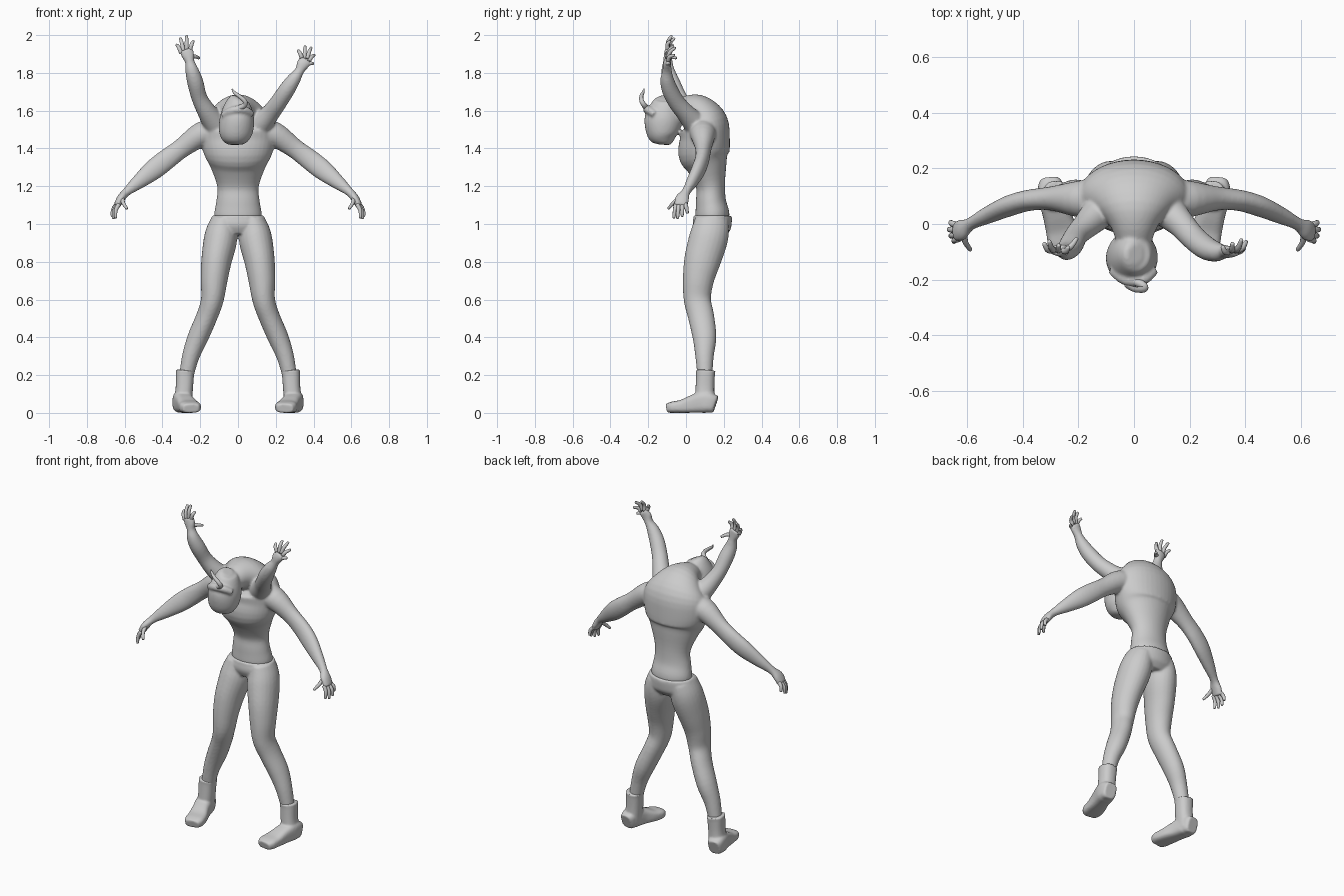
import bpy, bmesh, math
from mathutils import Vector

clay = bpy.data.materials.new("light_grey")
clay.diffuse_color = (0.6, 0.6, 0.6, 1)


def spline(a, b, c, d, t):
    """Catmull-Rom value between b and c."""
    return 0.5 * (2 * b + (c - a) * t + (2 * a - 5 * b + 4 * c - d) * t * t
                  + (3 * b - a - 3 * c + d) * t ** 3)


def sweep(bm, rings, ref=(1, 0, 0), sides=24, steps=4, power=1.0):
    """Smooth closed tube; ring = x, y, z, radius along ref, other radius."""
    rings = [tuple(r) + (r[3],) if len(r) == 4 else tuple(r) for r in rings]
    ext = [rings[0]] + rings + [rings[-1]]
    pts = [[spline(*(ext[i + j][k] for j in range(4)), s / steps) for k in range(5)]
           for i in range(len(rings) - 1) for s in range(steps)] + [list(rings[-1])]
    loops = []
    for i, p in enumerate(pts):
        a, b = pts[max(i - 1, 0)], pts[min(i + 1, len(pts) - 1)]
        tangent = (Vector(b[:3]) - Vector(a[:3])).normalized()
        u = Vector(ref)
        u = (u - tangent * u.dot(tangent)).normalized()
        v = tangent.cross(u)
        loop = []
        for s in range(sides):
            c, n = math.cos(2 * math.pi * s / sides), math.sin(2 * math.pi * s / sides)
            c, n = (math.copysign(abs(w) ** power, w) for w in (c, n))
            loop.append(bm.verts.new(Vector(p[:3]) + u * p[3] * c + v * p[4] * n))
        loops.append(loop)
    for l, m in zip(loops, loops[1:]):
        for s in range(sides):
            t = (s + 1) % sides
            bm.faces.new((l[s], l[t], m[t], m[s]))
    bm.faces.new(loops[0][::-1])
    bm.faces.new(loops[-1])


def flip(rings):
    return [(-r[0],) + tuple(r[1:]) for r in rings]


def finish(bm, name, voxel=0, smooth=6):
    bmesh.ops.recalc_face_normals(bm, faces=bm.faces[:])
    for f in bm.faces:
        f.smooth = True
    me = bpy.data.meshes.new(name)
    bm.to_mesh(me)
    bm.free()
    me.materials.append(clay)
    ob = bpy.data.objects.new(name, me)
    bpy.context.collection.objects.link(ob)
    if voxel:  # fuse overlapping volumes into one skin
        r = ob.modifiers.new("fuse", 'REMESH')
        r.mode, r.voxel_size, r.use_smooth_shade = 'VOXEL', voxel, True
        s = ob.modifiers.new("soften", 'SMOOTH')
        s.factor, s.iterations = 0.5, smooth
    return ob


# Body: hunched torso flowing into the neck
bm = bmesh.new()
sweep(bm, [(0, .14, 1.0, .115, .08), (0, .14, 1.05, .126, .09), (0, .132, 1.12, .115, .08),
           (0, .13, 1.2, .11, .077), (0, .112, 1.3, .145, .105), (0, .095, 1.37, .18, .135),
           (0, .1, 1.45, .2, .132), (0, .092, 1.53, .195, .13), (0, .055, 1.585, .14, .105),
           (0, .0, 1.6, .09, .08), (0, -.06, 1.59, .065, .06), (0, -.11, 1.57, .06, .05)], sides=40)
# Head hanging forward
sweep(bm, [(.005, -.11, 1.67, .03, .035), (0, -.11, 1.655, .055, .062),
           (-.003, -.112, 1.61, .078, .085), (-.006, -.12, 1.55, .092, .1),
           (-.012, -.125, 1.48, .088, .085), (-.013, -.12, 1.435, .062, .055),
           (-.013, -.12, 1.42, .035, .03)], sides=32)
# Brow ridge
sweep(bm, [(-.08, -.165, 1.575, .018), (-.03, -.2, 1.6, .022), (.03, -.2, 1.605, .022),
           (.075, -.165, 1.58, .018)], ref=(0, 0, 1), sides=12)
# Lower pair of arms with flattened palms
low_arm = [(.12, .09, 1.49, .075), (.2, .09, 1.47, .066), (.3, .092, 1.4, .043, .052),
           (.38, .085, 1.34, .038, .055), (.45, .065, 1.285, .037, .054),
           (.53, .03, 1.22, .03, .038), (.59, 0, 1.17, .023, .023),
           (.62, -.02, 1.135, .038, .022), (.642, -.028, 1.095, .036, .018)]
sweep(bm, low_arm, ref=(0, 1, 0))
sweep(bm, flip(low_arm), ref=(0, 1, 0))
# Upper pair of raised arms, each posed differently
sweep(bm, [(-.12, .05, 1.53, .065), (-.168, .0, 1.6, .05), (-.205, -.037, 1.67, .042),
           (-.226, -.075, 1.75, .043), (-.243, -.095, 1.81, .036), (-.256, -.096, 1.86, .025),
           (-.264, -.096, 1.89, .034, .022), (-.276, -.094, 1.925, .036, .018)])
sweep(bm, [(.12, .05, 1.53, .065), (.17, 0, 1.585, .05), (.215, -.05, 1.645, .045),
           (.258, -.085, 1.71, .043), (.295, -.1, 1.765, .036), (.325, -.1, 1.81, .025),
           (.343, -.1, 1.845, .034, .022), (.362, -.095, 1.87, .035, .018)])
finish(bm, "body", 0.007)


# Fingers: (base, tip) pairs, bowed at the middle
def fingers(name, pairs, bow):
    bm = bmesh.new()
    for a, b in pairs:
        a, b = Vector(a), Vector(b)
        mid = (a + b) / 2 + Vector(bow)
        ref = (0, 1, 0) if abs((b - a).normalized().y) < .8 else (1, 0, 0)
        sweep(bm, [(*a, .012), (*mid, .0105), (*b.lerp(mid, .12), .0075), (*b, .003)],
              ref=ref, sides=10, steps=3)
    finish(bm, name)


low = [((.63, -.053, 1.105), (.648, -.065, 1.03)), ((.638, -.038, 1.1), (.66, -.045, 1.027)),
       ((.642, -.02, 1.1), (.667, -.02, 1.038)), ((.64, -.003, 1.105), (.66, .008, 1.055)),
       ((.612, -.035, 1.135), (.588, -.095, 1.08))]
fingers("lower_right_fingers", low, (.008, 0, .005))
fingers("lower_left_fingers", [(flip([a])[0], flip([b])[0]) for a, b in low], (-.008, 0, .005))
fingers("upper_left_fingers",
        [((-.3, -.095, 1.905), (-.325, -.068, 1.95)), ((-.288, -.095, 1.915), (-.306, -.06, 1.985)),
         ((-.272, -.095, 1.92), (-.272, -.075, 1.998)), ((-.255, -.095, 1.92), (-.236, -.082, 1.97)),
         ((-.248, -.09, 1.885), (-.205, -.05, 1.878))], (0, -.01, .005))
fingers("upper_right_fingers",
        [((.338, -.1, 1.88), (.318, -.08, 1.92)), ((.352, -.095, 1.875), (.355, -.068, 1.942)),
         ((.365, -.095, 1.875), (.388, -.055, 1.935)), ((.375, -.095, 1.865), (.406, -.06, 1.895)),
         ((.36, -.095, 1.84), (.4, -.085, 1.85))], (0, -.01, .005))

# Curled horn on the forehead
bm = bmesh.new()
sweep(bm, [(-.06, -.18, 1.58, .017), (0, -.205, 1.61, .016), (.035, -.222, 1.63, .014),
           (.035, -.235, 1.652, .012), (.005, -.236, 1.678, .01), (-.018, -.228, 1.695, .008),
           (-.032, -.222, 1.715, .003)], ref=(0, 1, 0), sides=12)
finish(bm, "horn")

# Trousers: hips plus two bowed legs
bm = bmesh.new()
sweep(bm, [(0, .142, 1.045, .136, .101), (0, .141, 1.02, .145, .102),
           (0, .135, .98, .158, .1), (0, .13, .94, .14, .075)], sides=40)
leg = [(.075, .137, 1.02, .068, .09), (.087, .128, .96, .083, .1), (.096, .113, .9, .088, .103),
       (.115, .085, .8, .08, .096), (.127, .065, .7, .071, .082), (.136, .06, .6, .06, .072),
       (.165, .08, .51, .056, .069), (.212, .098, .4, .055, .063),
       (.25, .098, .3, .046, .049), (.275, .1, .19, .038, .039)]
sweep(bm, leg)
sweep(bm, flip(leg))
finish(bm, "trousers", 0.007, 5)

# Boots: shaft and flat-soled foot turned inward
shaft = [(.279, .104, .224, .05, .053), (.281, .103, .2, .048, .05), (.285, .1, .12, .046, .05),
         (.295, .1, .04, .05, .055)]
foot = [(.303, .157, .045, .035, .045), (.301, .14, .05, .045, .05), (.295, .1, .058, .051, .058),
        (.28, .04, .048, .05, .048), (.262, -.02, .035, .056, .035),
        (.252, -.07, .03, .057, .03), (.248, -.1, .024, .043, .024)]
for side, f in (("right", list), ("left", flip)):
    bm = bmesh.new()
    sweep(bm, f(shaft), power=.85)
    sweep(bm, f(foot), power=.65)
    for v in bm.verts:
        v.co.z = max(v.co.z, 0)
    finish(bm, side + "_boot", 0.006, 3)
